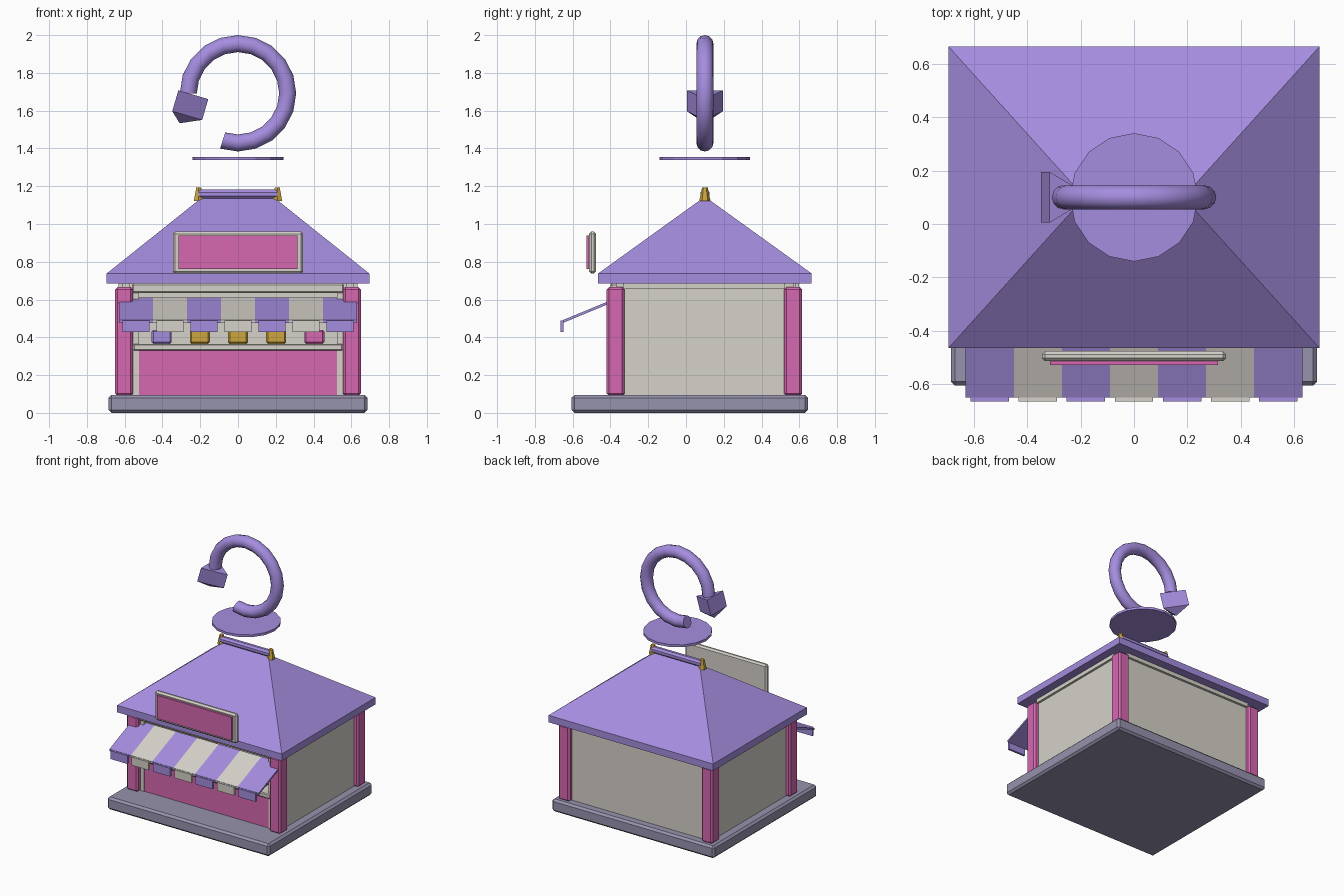
import bpy, bmesh, math
from mathutils import Vector, Matrix

cube = bpy.data.objects.get("Cube")
if cube:
    bpy.data.objects.remove(cube, do_unlink=True)


def material(name, rgb):
    col = [((c / 255 + 0.055) / 1.055) ** 2.4 for c in rgb] + [1]
    m = bpy.data.materials.new(name)
    m.use_nodes = True
    m.diffuse_color = col
    m.node_tree.nodes["Principled BSDF"].inputs["Base Color"].default_value = col
    return m


PURPLE = material("lavender", (165, 141, 223))
CREAM = material("cream", (214, 210, 202))
PINK = material("pink", (214, 104, 177))
GOLD = material("gold", (205, 166, 64))
GREY = material("stone grey", (150, 147, 173))


def finish(name, bm, mat, bevel=0, smooth=False):
    bmesh.ops.recalc_face_normals(bm, faces=bm.faces)
    me = bpy.data.meshes.new(name)
    bm.to_mesh(me)
    bm.free()
    me.materials.append(mat)
    ob = bpy.data.objects.new(name, me)
    bpy.context.collection.objects.link(ob)
    if bevel:
        mod = ob.modifiers.new("Bevel", "BEVEL")
        mod.width = bevel
        mod.segments = 1
    if smooth:
        bpy.ops.object.select_all(action="DESELECT")
        ob.select_set(True)
        bpy.context.view_layer.objects.active = ob
        bpy.ops.object.shade_smooth_by_angle(angle=math.radians(50))
    return ob


def box(name, x, y, z, mat, bevel=0):
    """Box from (min, max) pairs."""
    bm = bmesh.new()
    size = Matrix.Diagonal((x[1] - x[0], y[1] - y[0], z[1] - z[0], 1))
    mid = Vector((sum(x) / 2, sum(y) / 2, sum(z) / 2))
    bmesh.ops.create_cube(bm, size=1, matrix=Matrix.Translation(mid) @ size)
    return finish(name, bm, mat, bevel)


def cone(name, loc, r1, r2, depth, sides, mat, rot=Matrix()):
    bm = bmesh.new()
    bmesh.ops.create_cone(bm, cap_ends=True, segments=sides, radius1=r1, radius2=r2,
                          depth=depth, matrix=Matrix.Translation(loc) @ rot)
    return finish(name, bm, mat)


def extrude_x(name, profile, x0, x1, mat):
    """Extrude a (y, z) profile along x."""
    bm = bmesh.new()
    face = bm.faces.new([bm.verts.new((x0, y, z)) for y, z in profile])
    out = bmesh.ops.extrude_face_region(bm, geom=[face])["geom"]
    verts = [v for v in out if isinstance(v, bmesh.types.BMVert)]
    bmesh.ops.translate(bm, verts=verts, vec=(x1 - x0, 0, 0))
    return finish(name, bm, mat)


MID_Y = 0.1

# Base and floor
box("base", (-.685, .685), (-.605, .645), (0, .095), GREY, .015)

# Corner posts
for sx, side in ((1, "left"), (-1, "right")):
    for y, end in ((-.42, "front"), (.52, "back")):
        x = sorted((sx * .555, sx * .65))
        box(f"{end}_{side}_post", x, (y, y + .095), (.09, .667), PINK, .013)

# Side and back walls with top beams
for sx, side in ((1, "left"), (-1, "right")):
    box(f"{side}_wall", sorted((sx * .575, sx * .615)), (-.37, .57), (.09, .685), CREAM)
    box(f"{side}_beam", sorted((sx * .6, sx * .632)), (-.33, .525), (.655, .685), CREAM)
    box(f"front_{side}_jamb", sorted((sx * .525, sx * .58)), (-.385, -.35), (.09, .65), CREAM)
box("back_wall", (-.59, .59), (.545, .58), (.09, .685), CREAM)
box("back_beam", (-.56, .56), (.57, .598), (.655, .685), CREAM)
box("front_beam", (-.56, .56), (-.4, -.35), (.635, .685), CREAM, .008)

# Counter
box("counter_panel", (-.53, .53), (-.38, -.34), (.09, .335), PINK)
box("counter_top", (-.555, .555), (-.405, -.2), (.33, .365), CREAM, .006)

# Goods on the counter
for i, mat in enumerate((PURPLE, GOLD, GOLD, GOLD, PINK)):
    x = (i - 2) * .202
    box(f"goods_{i + 1}", (x - .053, x + .053), (-.37, -.27), (.365, .44), mat, .01)

# Striped awning with hanging flaps
slope = [(-.36, .597), (-.36, .612), (-.65, .492), (-.65, .477)]
for i in range(7):
    x = -.63 + i * .18
    mat = CREAM if i % 2 else PURPLE
    extrude_x(f"awning_stripe_{i + 1}", slope, x, x + .18, mat)
    box(f"awning_flap_{i + 1}", (x + .018, x + .162), (-.665, -.648), (.427, .49), mat)

# Sign board
box("sign_frame", (-.345, .345), (-.513, -.476), (.737, .96), CREAM, .012)
box("sign_panel", (-.315, .315), (-.528, -.51), (.763, .94), PINK)

# Hipped roof on an eave slab
box("roof_eave", (-.695, .695), (-.465, .665), (.685, .738), PURPLE)
bm = bmesh.new()
c = [bm.verts.new((x, y, .738)) for x, y in
     ((-.695, -.465), (.695, -.465), (.695, .665), (-.695, .665))]
a, b = [bm.verts.new((x, MID_Y, 1.145)) for x in (-.185, .185)]
for f in ((c[0], c[1], b, a), (c[1], c[2], b), (c[2], c[3], a, b), (c[3], c[0], a), c):
    bm.faces.new(f)
finish("roof", bm, PURPLE)

# Ridge bar and its end caps
cone("ridge_bar", (0, MID_Y, 1.158), .026, .026, .42, 8, PURPLE,
     Matrix.Rotation(math.pi / 2, 4, "Y") @ Matrix.Rotation(math.pi / 8, 4, "Z"))
for sx, side in ((1, "left"), (-1, "right")):
    cone(f"ridge_cap_{side}", (sx * .208, MID_Y, 1.157), .03, .015, .072, 6, GOLD)

# Floating disc
cone("floating_disc", (0, MID_Y, 1.347), .24, .24, .018, 16, PURPLE)

# Ring arrow: a tube swept around most of a circle
centre, R = Vector((0, MID_Y, 1.692)), .263
start = Matrix.Rotation(math.radians(108), 4, "Y")
bm = bmesh.new()
tube = bmesh.ops.create_circle(bm, cap_ends=True, segments=12, radius=.045,
                               matrix=Matrix.Translation(centre) @ start @ Matrix.Translation((R, 0, 0)))
cap = bm.faces[:]
bmesh.ops.spin(bm, geom=cap + bm.edges[:] + bm.verts[:], cent=centre, axis=(0, 1, 0),
               angle=math.radians(-288), steps=16, use_duplicate=False)
finish("ring_arrow_tube", bm, PURPLE, smooth=True)

# Arrow head: a three-sided prism with a short point
axis = Vector((-.28, 0, -.96)).normalized()
across = Vector((-axis.z, 0, axis.x))
head = centre + Vector((-R, 0, 0))
bm = bmesh.new()
rings = []
for d in (0, .115):
    rings.append([bm.verts.new(head + axis * d + across * (.11 * math.cos(t)) + Vector((0, .11 * math.sin(t), 0)))
                  for t in (k * math.tau / 3 for k in range(3))])
tip = bm.verts.new(head + axis * .165)
bm.faces.new(rings[0])
for k in range(3):
    n = (k + 1) % 3
    bm.faces.new((rings[0][k], rings[0][n], rings[1][n], rings[1][k]))
    bm.faces.new((rings[1][k], rings[1][n], tip))
finish("ring_arrow_head", bm, PURPLE)
